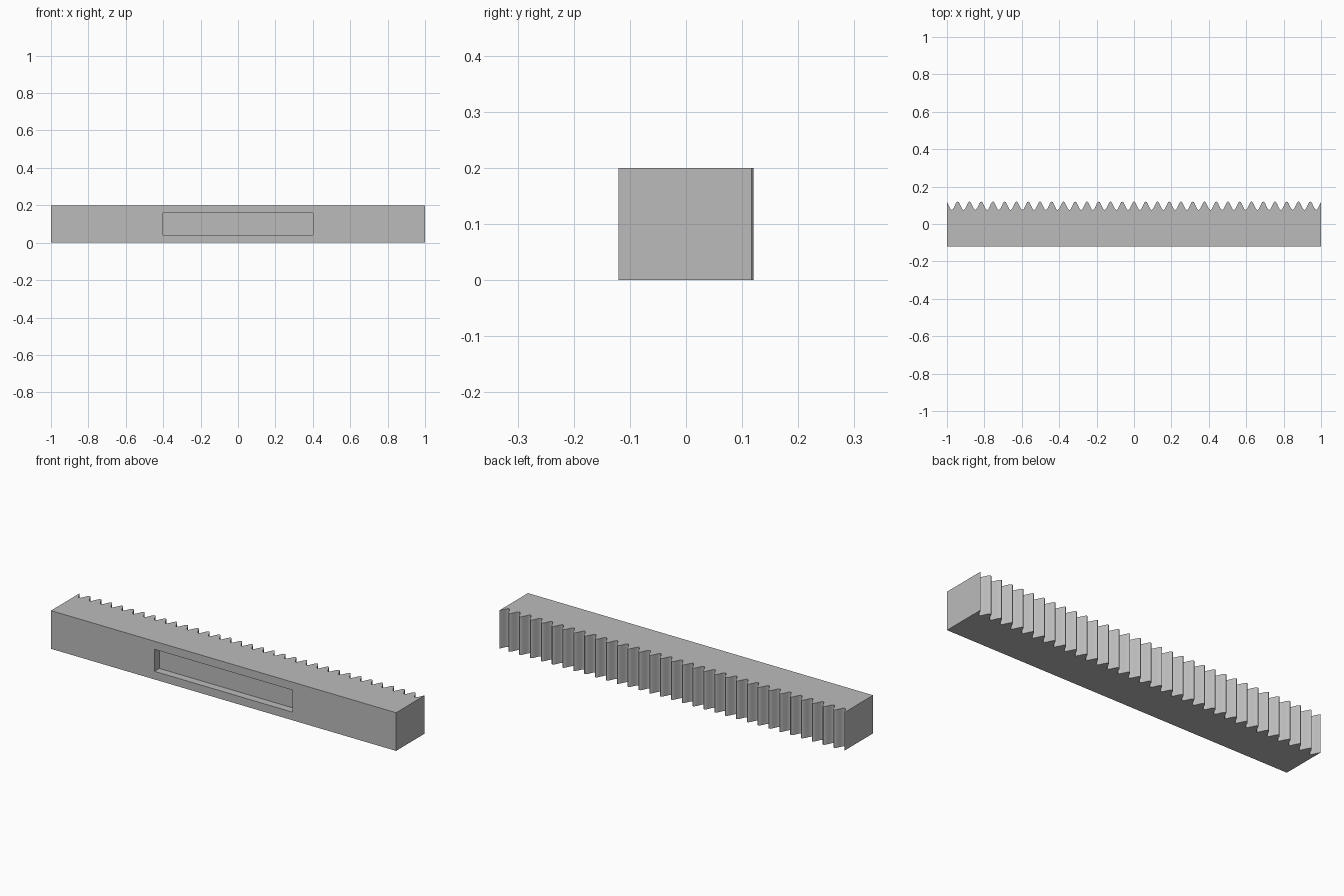
import bpy, bmesh, math

cube = bpy.data.objects.get("Cube")
if cube:
    bpy.data.objects.remove(cube, do_unlink=True)

# Main dimensions
HALF_LENGTH, HALF_WIDTH, HEIGHT = 1.0, 0.12, 0.2
MODULE = 0.02
PITCH = math.pi * MODULE
TOOTH_DEPTH = 2.25 * MODULE
SLOT_HALF, SLOT_MARGIN, SLOT_DEPTH = 0.4, 0.06, 0.04
STEP = PITCH / 12


def tooth_y(x):
    """Rounded tooth line, with one tooth centred on the bar."""
    wave = 0.5 - 0.5 * math.cos(2 * math.pi * x / PITCH)
    return HALF_WIDTH - TOOTH_DEPTH * wave


# Plain grey metal
metal = bpy.data.materials.new("grey metal")
metal.use_nodes = True
grey = (0.5, 0.5, 0.5, 1)
metal.diffuse_color = grey
for node in metal.node_tree.nodes:
    if node.type == 'BSDF_PRINCIPLED':
        node.inputs["Base Color"].default_value = grey

# Toothed outline, counter-clockwise from above
count = int(HALF_LENGTH / STEP)
xs = [HALF_LENGTH] + [k * STEP for k in range(count, -count - 1, -1)] + [-HALF_LENGTH]
outline = [(-HALF_LENGTH, -HALF_WIDTH), (HALF_LENGTH, -HALF_WIDTH)]
outline += [(x, tooth_y(x)) for x in xs]

# Extrude the outline into the bar
bm = bmesh.new()
base = bm.faces.new([bm.verts.new((x, y, 0)) for x, y in outline])
top = bmesh.ops.extrude_face_region(bm, geom=[base], use_keep_orig=True)["geom"]
bmesh.ops.translate(bm, vec=(0, 0, HEIGHT),
                    verts=[v for v in top if isinstance(v, bmesh.types.BMVert)])
bmesh.ops.recalc_face_normals(bm, faces=bm.faces)

# Recessed slot in the front face
front = next(f for f in bm.faces if f.normal.y < -0.99)
bmesh.ops.inset_individual(bm, faces=[front], thickness=SLOT_MARGIN)
for v in front.verts:
    v.co.x = math.copysign(SLOT_HALF, v.co.x)
floor = bmesh.ops.extrude_discrete_faces(bm, faces=[front])["faces"][0]
bmesh.ops.translate(bm, vec=(0, SLOT_DEPTH, 0), verts=floor.verts)
bmesh.ops.recalc_face_normals(bm, faces=bm.faces)

mesh = bpy.data.meshes.new("gear_rack")
bm.to_mesh(mesh)
bm.free()
mesh.materials.append(metal)
rack = bpy.data.objects.new("gear_rack", mesh)
bpy.context.collection.objects.link(rack)

# Smooth the tooth curves, keep the bar edges crisp
bpy.ops.object.select_all(action='DESELECT')
rack.select_set(True)
bpy.context.view_layer.objects.active = rack
bpy.ops.object.shade_smooth_by_angle(angle=math.radians(40))
